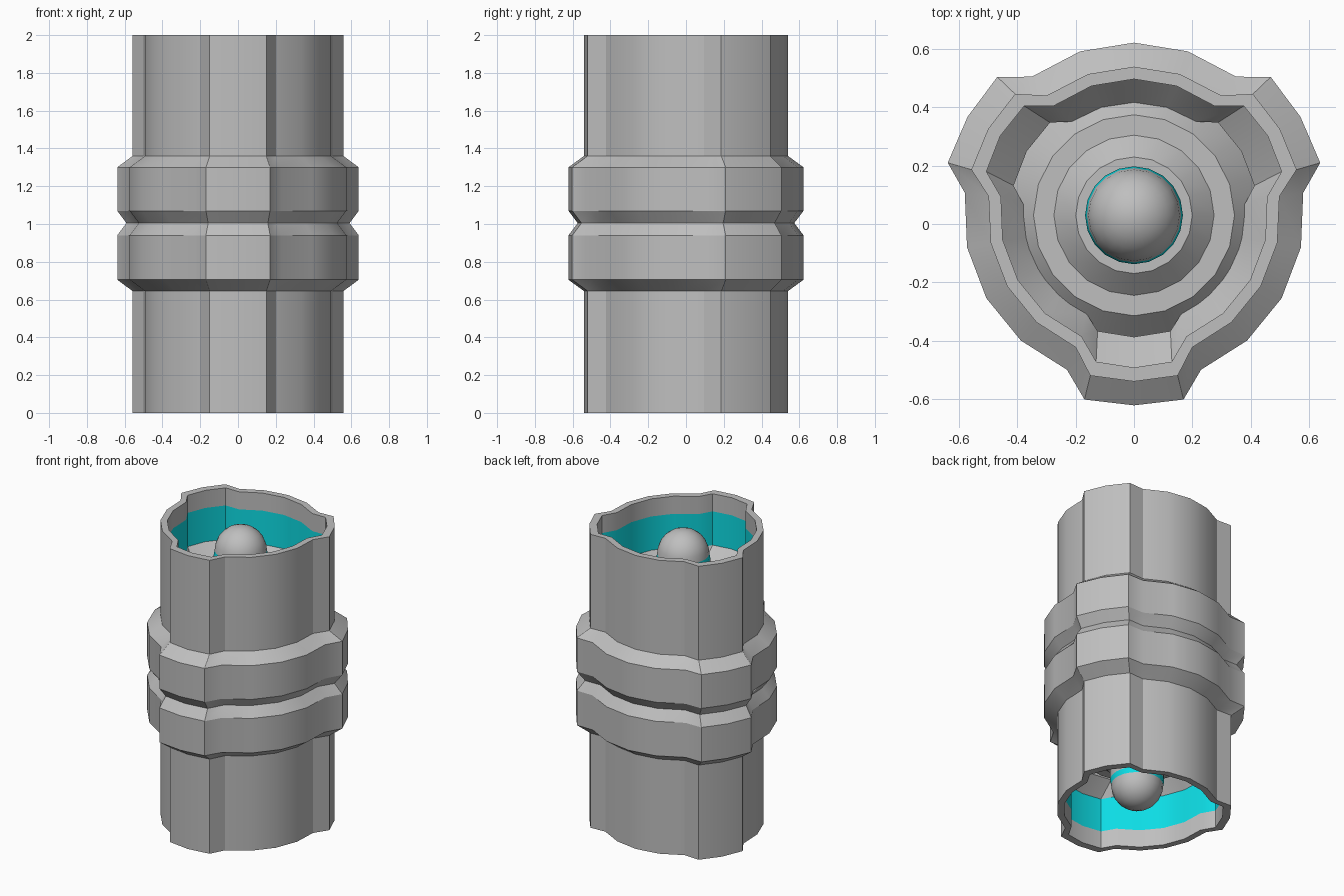
import bpy, bmesh, math
from mathutils import Matrix

if "Cube" in bpy.data.objects:
    bpy.data.objects.remove(bpy.data.objects["Cube"])

CY = 0.0375  # axis offset so the three-lobed outline is centred


def material(name, rgb):
    m = bpy.data.materials.new(name)
    m.diffuse_color = (*rgb, 1)
    m.use_nodes = True
    m.node_tree.nodes["Principled BSDF"].inputs["Base Color"].default_value = m.diffuse_color
    return m


GREY = material("metal grey", (0.52, 0.52, 0.52))
CYAN = material("glow cyan", (0.004, 0.72, 0.78))


def section(r, lobe, half_out, half_base):
    """Round outline with three lobes, 24 points; lobes at -90, 30, 150 degrees."""
    corner = lobe - 0.02
    base_a = math.asin(half_base / r)
    third = [(-half_base, -r * math.cos(base_a)), (-half_out, -corner), (0, -lobe),
             (half_out, -corner), (half_base, -r * math.cos(base_a))]
    gap = 2 * math.pi / 3 - 2 * base_a
    for i in (1, 2, 3):
        a = -math.pi / 2 + base_a + gap * i / 4
        third.append((r * math.cos(a), r * math.sin(a)))
    pts = []
    for k in range(3):
        c, s = math.cos(k * 2 * math.pi / 3), math.sin(k * 2 * math.pi / 3)
        pts += [(x * c - y * s, x * s + y * c) for x, y in third]
    return pts


def loft(name, rings, y0):
    """Skin (outline, z, material index) rings from first to last."""
    bm = bmesh.new()
    loops = []
    for pts, z, _ in rings:
        if len(pts) == 1:
            v = bm.verts.new((0, y0, z))
            loops.append([v])
        else:
            loops.append([bm.verts.new((x, y + y0, z)) for x, y in pts])
    for (a, b), (_, _, mat) in zip(zip(loops, loops[1:]), rings[1:]):
        n = max(len(a), len(b))
        for i in range(n):
            j = (i + 1) % n
            quad = [a[i % len(a)], a[j % len(a)], b[j % len(b)], b[i % len(b)]]
            f = bm.faces.new(list(dict.fromkeys(quad)))
            f.material_index = mat
    me = bpy.data.meshes.new(name)
    bm.to_mesh(me)
    bm.free()
    me.materials.append(GREY)
    me.materials.append(CYAN)
    ob = bpy.data.objects.new(name, me)
    bpy.context.collection.objects.link(ob)
    bpy.ops.object.select_all(action='DESELECT')
    ob.select_set(True)
    bpy.context.view_layer.objects.active = ob
    bpy.ops.object.shade_smooth_by_angle(angle=math.radians(28))
    return ob


# Casing outlines
tube = section(0.5025, 0.578, 0.15, 0.20)
band = section(0.585, 0.66, 0.17, 0.23)
groove = [(a[0] * 0.6 + b[0] * 0.4, a[1] * 0.6 + b[1] * 0.4) for a, b in zip(tube, band)]
bore = section(0.46, 0.53, 0.13, 0.18)
throat = section(0.38, 0.425, 0.125, 0.165)

# Casing: inner bottom, outside wall with grooved band, inner top
bottom = [(throat, 0.50, 0), (throat, 0.44, 0), (bore, 0.35, 0), (bore, 0.12, 1), (bore, 0, 0)]
outside = [(tube, 0, 0), (tube, 0.645, 0), (band, 0.705, 0), (band, 0.94, 0),
           (groove, 1.005, 0), (band, 1.07, 0), (band, 1.30, 0), (tube, 1.36, 0), (tube, 2, 0)]
top = [(bore, 2, 0), (bore, 1.88, 0), (bore, 1.65, 1), (throat, 1.56, 0), (throat, 1.50, 0)]
loft("casing", bottom + outside + top, CY)


# Core: stepped base, neck, glowing ring and dome, one at each end
def circle(r, n=20):
    if r == 0:
        return [(0, 0)]
    return [(r * math.sin(-2 * math.pi * i / n), r * math.cos(2 * math.pi * i / n)) for i in range(n)]


def core(name):
    steps = [(0.44, 1.50, 0), (0.345, 1.60, 0), (0.275, 1.60, 0), (0.20, 1.67, 0),
             (0.168, 1.67, 0), (0.168, 1.785, 0), (0.162, 1.82, 1)]
    steps += [(0.162 * math.cos(a), 1.82 + 0.162 * math.sin(a), 0)
              for a in (math.pi / 2 * i / 6 for i in range(1, 6))]
    steps.append((0, 1.982, 0))
    return loft(name, [(circle(r), z, m) for r, z, m in steps], 0.03)


core("upper_core")
lower = core("lower_core")
lower.data.transform(Matrix.Translation((0, 0, 2)) @ Matrix.Scale(-1, 4, (0, 0, 1)))
lower.data.flip_normals()
